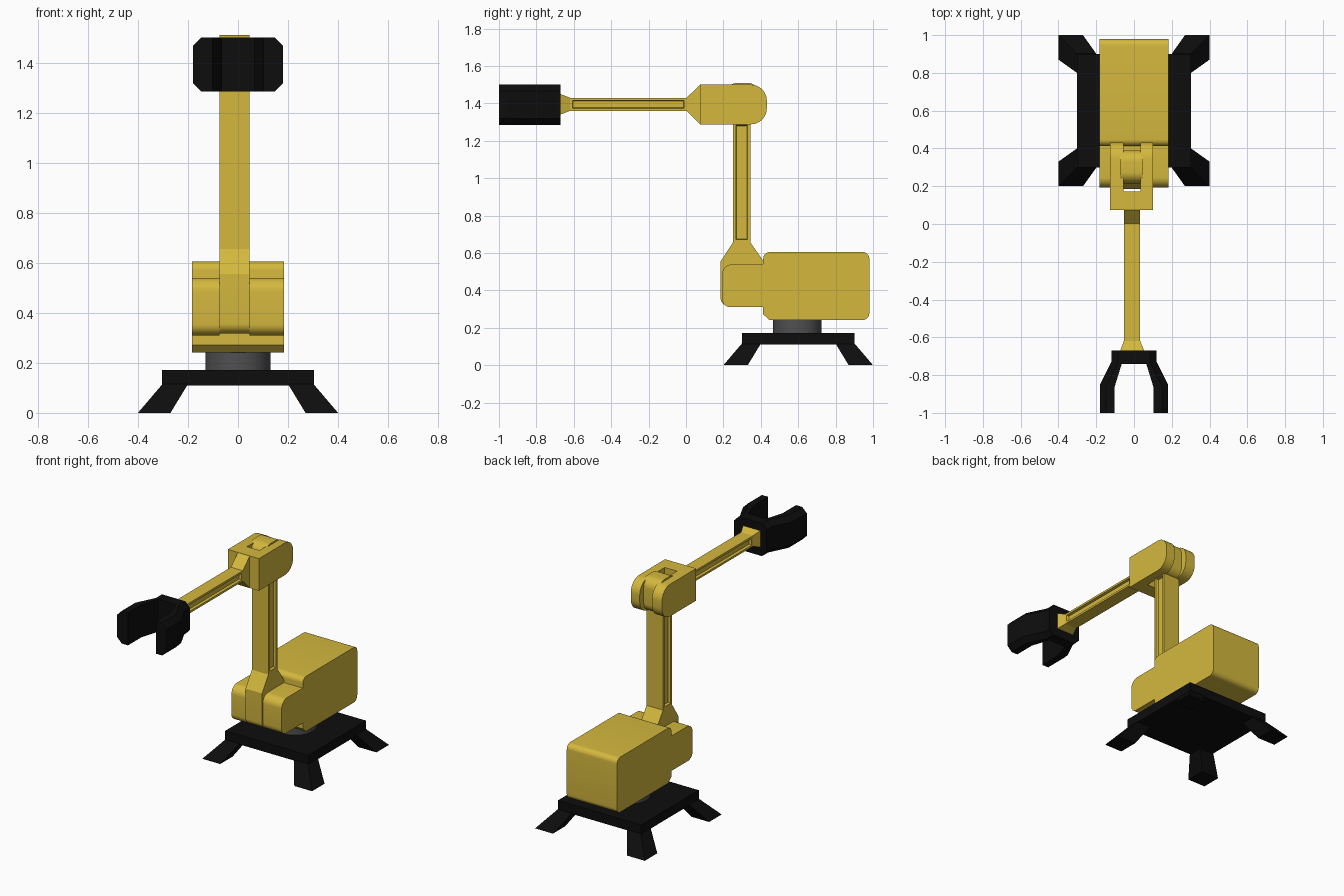
import bpy, bmesh, math
from mathutils import Vector

old = bpy.data.objects.get("Cube")
if old:
    bpy.data.objects.remove(old, do_unlink=True)


def material(name, color):
    m = bpy.data.materials.new(name)
    m.use_nodes = True
    m.diffuse_color = color
    m.node_tree.nodes["Principled BSDF"].inputs["Base Color"].default_value = color
    return m


YELLOW = material("machine yellow", (0.66, 0.48, 0.048, 1))
BLACK = material("matte black", (0.004, 0.004, 0.004, 1))
GREY = material("dark grey", (0.08, 0.08, 0.08, 1))


def finish(name, bm, mat):
    bmesh.ops.recalc_face_normals(bm, faces=bm.faces)
    me = bpy.data.meshes.new(name)
    bm.to_mesh(me)
    bm.free()
    me.materials.append(mat)
    ob = bpy.data.objects.new(name, me)
    bpy.context.collection.objects.link(ob)
    bpy.ops.object.select_all(action='DESELECT')
    ob.select_set(True)
    bpy.context.view_layer.objects.active = ob
    bpy.ops.object.shade_smooth_by_angle(angle=math.radians(30))
    return ob


def loft(ring_a, ring_b):
    """Solid between two matching rings of points."""
    bm = bmesh.new()
    a = [bm.verts.new(p) for p in ring_a]
    b = [bm.verts.new(p) for p in ring_b]
    bm.faces.new(a)
    bm.faces.new(b)
    for i in range(len(a)):
        j = (i + 1) % len(a)
        bm.faces.new((a[i], a[j], b[j], b[i]))
    bmesh.ops.recalc_face_normals(bm, faces=bm.faces)
    return bm


def side_prism(profile, x0, x1):
    """Extrude a (y, z) profile across x."""
    return loft([(x0, y, z) for y, z in profile], [(x1, y, z) for y, z in profile])


def rect(u0, u1, v0, v1):
    return [(u0, v0), (u1, v0), (u1, v1), (u0, v1)]


def rounded(points, radii, steps=8):
    """Round the right-angled corners of a profile; radius 0 keeps a corner."""
    out = []
    for i, r in enumerate(radii):
        p = Vector(points[i])
        if not r:
            out.append(tuple(p))
            continue
        d1 = (Vector(points[i - 1]) - p).normalized()
        d2 = (Vector(points[(i + 1) % len(points)]) - p).normalized()
        c = p + r * (d1 + d2)
        for k in range(steps + 1):
            t = math.pi / 2 * k / steps
            out.append(tuple(c - r * (d2 * math.cos(t) + d1 * math.sin(t))))
    return out


def grooved_beam(name, profile, x0, x1, margin):
    """Box beam with a sunken panel on both x sides."""
    bm = side_prism(profile, x0, x1)
    sides = [f for f in bm.faces if abs(f.normal.x) > 0.9]
    bmesh.ops.inset_individual(bm, faces=sides, thickness=margin)
    bmesh.ops.inset_individual(bm, faces=sides, thickness=0.005, depth=-0.016)
    return finish(name, bm, YELLOW)


# Base plate with four splayed feet
finish("base_plate", side_prism(rect(0.30, 0.90, 0.11, 0.172), -0.303, 0.303), BLACK)
for sx, side in ((-1, "right"), (1, "left")):
    for sy, end in ((-1, "front"), (1, "back")):
        def corner(inner, outer, z):
            return [(sx * u, 0.6 + sy * v, z) for u, v in rect(inner, outer, inner, outer)]
        finish(f"{end}_{side}_foot", loft(corner(0.27, 0.40, 0), corner(0.20, 0.302, 0.115)), BLACK)

# Turntable
bm = bmesh.new()
bmesh.ops.create_cone(bm, cap_ends=True, segments=48, radius1=0.13, radius2=0.13, depth=0.09)
bmesh.ops.translate(bm, verts=bm.verts, vec=(0, 0.595, 0.205))
finish("turntable", bm, GREY)

# Motor housing with two shoulder cheeks
housing = rounded([(0.445, 0.242), (0.98, 0.242), (0.98, 0.605), (0.413, 0.605), (0.413, 0.272)],
                  [0, 0.035, 0.035, 0.035, 0])
finish("motor_housing", side_prism(housing, -0.183, 0.183), YELLOW)
cheek = rounded(rect(0.193, 0.414, 0.31, 0.54), [0.045, 0, 0, 0.055])
for side, x0, x1 in (("right", -0.183, -0.074), ("left", 0.046, 0.183)):
    finish(f"{side}_shoulder_cheek", side_prism(cheek, x0, x1), YELLOW)

# Upper arm: shoulder block, beam and elbow knuckle
ARM = (-0.074, 0.046)
shoulder = rounded([(0.185, 0.318), (0.412, 0.318), (0.412, 0.56), (0.345, 0.655),
                    (0.25, 0.655), (0.185, 0.555)], [0.04, 0, 0, 0, 0, 0])
finish("upper_arm_shoulder", side_prism(shoulder, *ARM), YELLOW)
grooved_beam("upper_arm_beam", rect(0.25, 0.345, 0.655, 1.30), *ARM, 0.023)
knuckle = rounded(rect(0.215, 0.39, 1.288, 1.51), [0.06] * 4)
finish("elbow_knuckle", side_prism(knuckle, *ARM), YELLOW)

# Elbow fork around the knuckle
fork = rounded(rect(0.075, 0.432, 1.288, 1.50), [0, 0.085, 0.085, 0])
for side, x0, x1 in (("right", -0.127, -0.055), ("left", 0.035, 0.10)):
    finish(f"{side}_elbow_fork", side_prism(fork, x0, x1), YELLOW)
finish("elbow_fork_bridge", side_prism(rect(0.075, 0.172, 1.288, 1.50), -0.055, 0.035), YELLOW)

# Forearm: tapered root, beam and flared wrist
FORE = (-0.054, 0.033)
root = [(0.076, 1.288), (0.076, 1.50), (0.003, 1.43), (0.003, 1.36)]
finish("forearm_root", side_prism(root, *FORE), YELLOW)
grooved_beam("forearm_beam", rect(-0.62, 0.004, 1.36, 1.43), *FORE, 0.019)


def cross(y, x0, x1, z0, z1):
    return [(x, y, z) for x, z in rect(x0, x1, z0, z1)]


finish("wrist", loft(cross(-0.62, *FORE, 1.36, 1.43),
                     cross(-0.68, -0.076, 0.058, 1.337, 1.453)), YELLOW)

# Gripper: mirrored outline, chamfered along its outer edges
outer = [(0.118, -0.67), (0.118, -0.725), (0.18, -0.85), (0.18, -1.0)]
inner = [(0.102, -1.0), (0.102, -0.86), (0.065, -0.74)]
half = outer + inner
outline = half + [(-x, y) for x, y in reversed(half)]
bm = loft([(x, y, 1.285) for x, y in outline], [(x, y, 1.50) for x, y in outline])


def on_outer(v):
    return any(abs(abs(v.co.x) - x) + abs(v.co.y - y) < 0.001 for x, y in outer)


rim = [e for e in bm.edges
       if all(on_outer(v) for v in e.verts)
       and e.verts[0].co.x * e.verts[1].co.x > 0
       and abs(e.verts[0].co.z - e.verts[1].co.z) < 0.01]
bmesh.ops.bevel(bm, geom=rim, offset=0.033, segments=1, affect='EDGES', profile=0.5)
finish("gripper", bm, BLACK)
